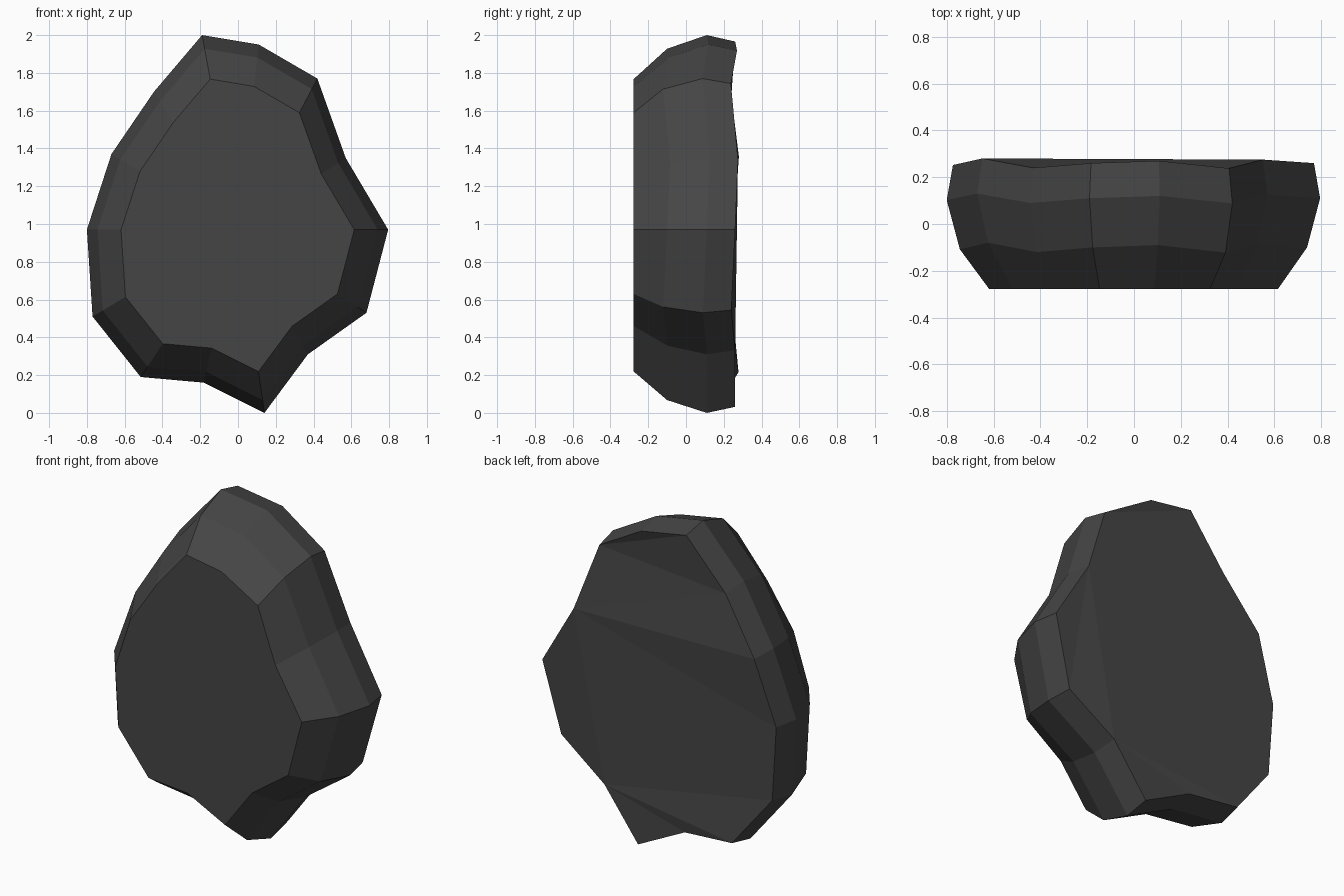
import bpy, bmesh

if "Cube" in bpy.data.objects:
    bpy.data.objects.remove(bpy.data.objects["Cube"])

# Widest outline of the rock, clockwise from the top: x, z, depth jitter
OUTLINE = [(-.19, 2.0, 0), (.11, 1.95, .01), (.42, 1.77, -.022), (.57, 1.35, .015),
           (.795, .97, 0), (.68, .53, -.02), (.37, .31, 0), (.14, 0, 0),
           (-.18, .16, 0), (-.515, .19, .018), (-.77, .51, -.012), (-.80, .97, -.008),
           (-.67, 1.37, .02), (-.445, 1.70, -.02)]
CENTRE_Z = .97
# Rings from front to back: y, scale about the centre, jitter amount
RINGS = [(-.277, .774, 0), (-.10, .93, 1), (.11, 1.0, 1), (.26, .967, 1)]
# Uneven back face, split into flat triangles between outline points
BACK = [(0, 1, 2), (0, 2, 13), (2, 3, 13), (3, 12, 13), (3, 11, 12), (3, 6, 11),
        (3, 5, 6), (3, 4, 5), (6, 10, 11), (6, 9, 10), (6, 8, 9), (6, 7, 8)]

stone = bpy.data.materials.new("dark grey stone")
stone.diffuse_color = (.06, .06, .06, 1)
stone.use_nodes = True
stone.node_tree.nodes["Principled BSDF"].inputs["Base Color"].default_value = stone.diffuse_color

bm = bmesh.new()
rings = [[bm.verts.new((x * s, y + j * k, CENTRE_Z + (z - CENTRE_Z) * s))
          for x, z, j in OUTLINE] for y, s, k in RINGS]
n = len(OUTLINE)

# Flat front, faceted sides, triangulated back
bm.faces.new(rings[0])
for a, b in zip(rings, rings[1:]):
    for i in range(n):
        bm.faces.new((a[i], a[(i + 1) % n], b[(i + 1) % n], b[i]))
for tri in BACK:
    bm.faces.new([rings[-1][i] for i in tri])
bmesh.ops.recalc_face_normals(bm, faces=bm.faces)

mesh = bpy.data.meshes.new("rock_slab")
bm.to_mesh(mesh)
bm.free()
mesh.materials.append(stone)
bpy.context.collection.objects.link(bpy.data.objects.new("rock_slab", mesh))
